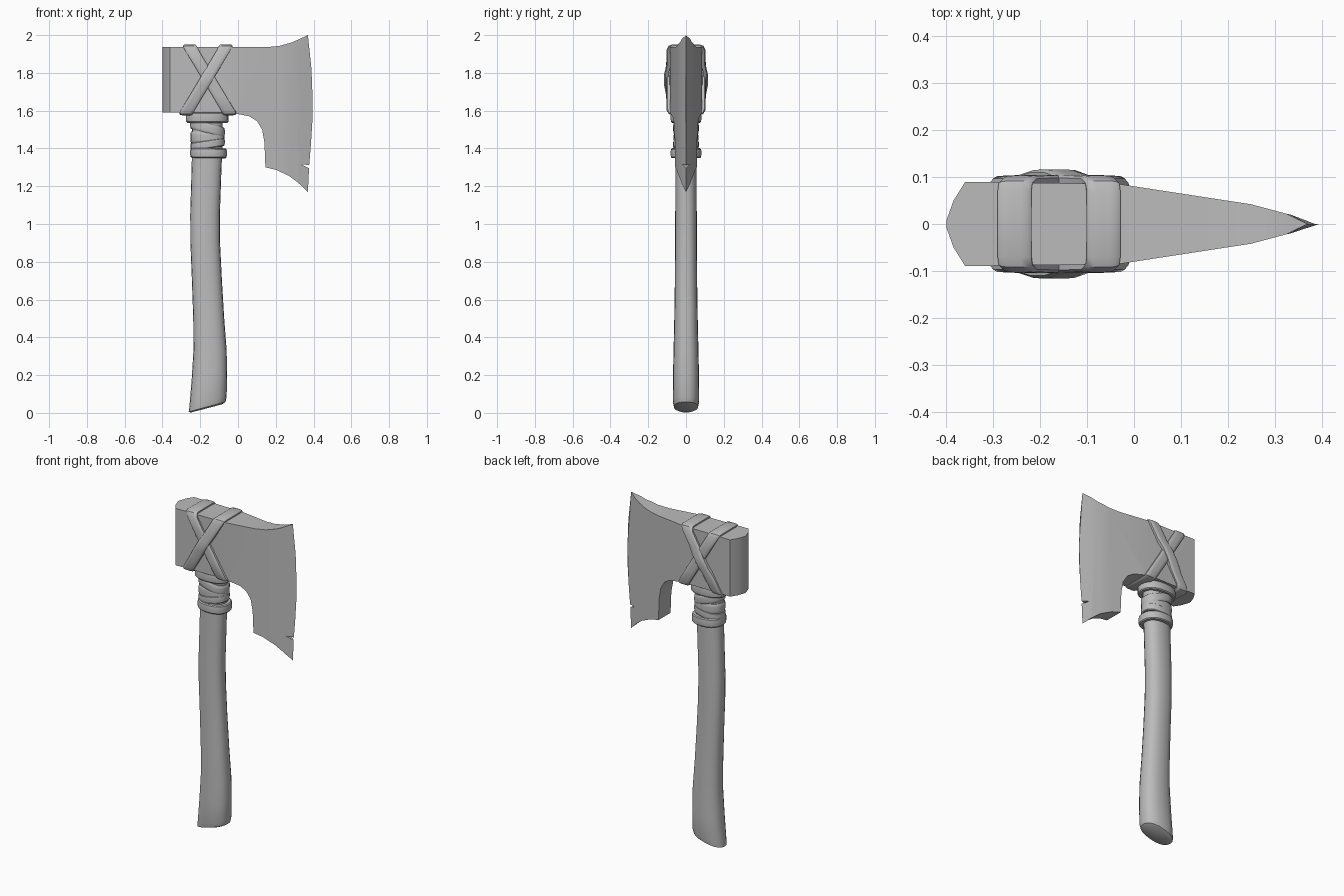
import bpy, bmesh, math
from mathutils import Vector

old = bpy.data.objects.get("Cube")
if old:
    bpy.data.objects.remove(old, do_unlink=True)

grey = bpy.data.materials.new("plain grey")
grey.use_nodes = True
grey.diffuse_color = (0.5, 0.5, 0.5, 1)
grey.node_tree.nodes["Principled BSDF"].inputs["Base Color"].default_value = (0.5, 0.5, 0.5, 1)


def finish(name, bm, angle=35):
    bmesh.ops.recalc_face_normals(bm, faces=bm.faces)
    mesh = bpy.data.meshes.new(name)
    bm.to_mesh(mesh)
    bm.free()
    mesh.materials.append(grey)
    ob = bpy.data.objects.new(name, mesh)
    bpy.context.collection.objects.link(ob)
    bpy.ops.object.select_all(action='DESELECT')
    ob.select_set(True)
    bpy.context.view_layer.objects.active = ob
    bpy.ops.object.shade_smooth_by_angle(angle=math.radians(angle))
    return ob


def loft(name, rings, closed):
    """Skin a list of rings; join the ends or cap them."""
    bm = bmesh.new()
    loops = [[bm.verts.new(p) for p in ring] for ring in rings]
    n = len(loops[0])
    pairs = list(zip(loops, loops[1:]))
    if closed:
        pairs.append((loops[-1], loops[0]))
    else:
        bm.faces.new(loops[0])
        bm.faces.new(loops[-1])
    for a, b in pairs:
        for i in range(n):
            j = (i + 1) % n
            bm.faces.new((a[i], a[j], b[j], b[i]))
    return finish(name, bm)


def band(name, path, axis, half, depth):
    """Flat strap with rounded rims around a closed path; its width lies along axis."""
    axis = Vector(axis)
    path = [Vector(p) for p in path]
    centre = sum(path, Vector()) / len(path)
    section = [(-0.01, -1), (0.5 * depth, -1), (0.9 * depth, -0.8), (depth, -0.4),
               (depth, 0.4), (0.9 * depth, 0.8), (0.5 * depth, 1), (-0.01, 1)]
    rings = []
    for i, p in enumerate(path):
        out = (path[(i + 1) % len(path)] - path[i - 1]).cross(axis).normalized()
        if out.dot(p - centre) < 0:
            out = -out
        rings.append([p + out * d + axis * w * half for d, w in section])
    return loft(name, rings, True)


def oval(x0, x1, ry, z_left, z_right, count=20, power=0.85):
    """Squarish oval from x0 to x1, sloping from z_left to z_right."""
    pts = []
    for i in range(count):
        a = math.tau * i / count
        c, s = (math.copysign(abs(f) ** power, f) for f in (math.cos(a), math.sin(a)))
        t = (c + 1) / 2
        pts.append((x0 + (x1 - x0) * t, ry * s, z_left + (z_right - z_left) * t))
    return pts


# Axe head: side outline, cut into strips, thickened along its length
outline = [(-.4, 1.59), (-.05, 1.59), (0, 1.582), (.06, 1.57), (.1, 1.545), (.128, 1.5),
           (.14, 1.43), (.145, 1.3), (.2, 1.287), (.27, 1.255), (.32, 1.217), (.37, 1.17),
           (.376, 1.295), (.335, 1.316), (.377, 1.312), (.386, 1.42), (.394, 1.55),
           (.395, 1.66), (.389, 1.82), (.37, 2), (.29, 1.963), (.22, 1.943),
           (.15, 1.936), (-.4, 1.936)]
thickness = [(-.4, .008), (-.385, .05), (-.36, .09), (-.03, .085), (.25, .042), (.325, .022), (.4, .005)]


def half_thickness(x):
    if x > 0.365:
        return 0
    for (xa, ta), (xb, tb) in zip(thickness, thickness[1:]):
        if x <= xb:
            return ta + (tb - ta) * (x - xa) / (xb - xa)


bm = bmesh.new()
bm.faces.new([bm.verts.new((x, 0, z)) for x, z in outline])
for x, _ in thickness[1:-1]:
    bmesh.ops.bisect_plane(bm, geom=bm.verts[:] + bm.edges[:] + bm.faces[:],
                           plane_co=(x, 0, 0), plane_no=(1, 0, 0))
back = bmesh.ops.extrude_face_region(bm, geom=bm.faces[:], use_keep_orig=True)
back_verts = {v for v in back["geom"] if isinstance(v, bmesh.types.BMVert)}
for v in bm.verts:
    v.co.y = half_thickness(v.co.x) * (1 if v in back_verts else -1)
bmesh.ops.remove_doubles(bm, verts=bm.verts, dist=0.0001)
finish("axe_head", bm, 25)

# Handle: gently curved shaft with a slanted foot
shaft = [(-.25, -.085, .045, .002, .045), (-.261, -.066, .064, .006, .058),
         (-.257, -.06, .07, .035, .085), (-.245, -.058, .069, .18, .2),
         (-.236, -.06, .066, .33, .33), (-.237, -.073, .062, .5, .5),
         (-.244, -.085, .059, .7, .7), (-.252, -.095, .058, .9, .9),
         (-.253, -.096, .057, 1.05, 1.05), (-.247, -.089, .056, 1.25, 1.25),
         (-.243, -.083, .056, 1.4, 1.4), (-.245, -.08, .056, 1.65, 1.65)]
loft("handle", [oval(*s) for s in shaft], False)

# Bindings around the neck: two collars and slanted turns between them
for name, x0, x1, ry, zl, zr, half, depth in [
        ("upper_collar", -.262, -.062, .068, 1.563, 1.563, .027, .013),
        ("lower_collar", -.24, -.072, .068, 1.377, 1.374, .026, .013),
        ("neck_turn_low", -.242, -.08, .058, 1.408, 1.435, .022, .01),
        ("neck_turn_middle", -.243, -.08, .056, 1.46, 1.455, .03, .009),
        ("neck_turn_high", -.243, -.08, .058, 1.53, 1.485, .026, .01)]:
    band(name, oval(x0, x1, ry, zl, zr), (0, 0, 1), half, depth)

# Crossed straps around the head
for name, x_top, x_bottom, bulge in [("inner_strap", -.255, -.045, .092),
                                     ("outer_strap", -.065, -.275, .103)]:
    side = [(.07, 1.938), (.083, 1.934), (.09, 1.92), (.092, 1.84), (bulge, 1.79),
            (bulge, 1.735), (.092, 1.68), (.09, 1.605), (.083, 1.592), (.07, 1.588)]
    loop = [(-y, z) for y, z in side] + side[::-1]
    path = [(x_bottom + (x_top - x_bottom) * (z - 1.588) / 0.35, y, z) for y, z in loop]
    band(name, path, (1, 0, 0), .036, .013)
